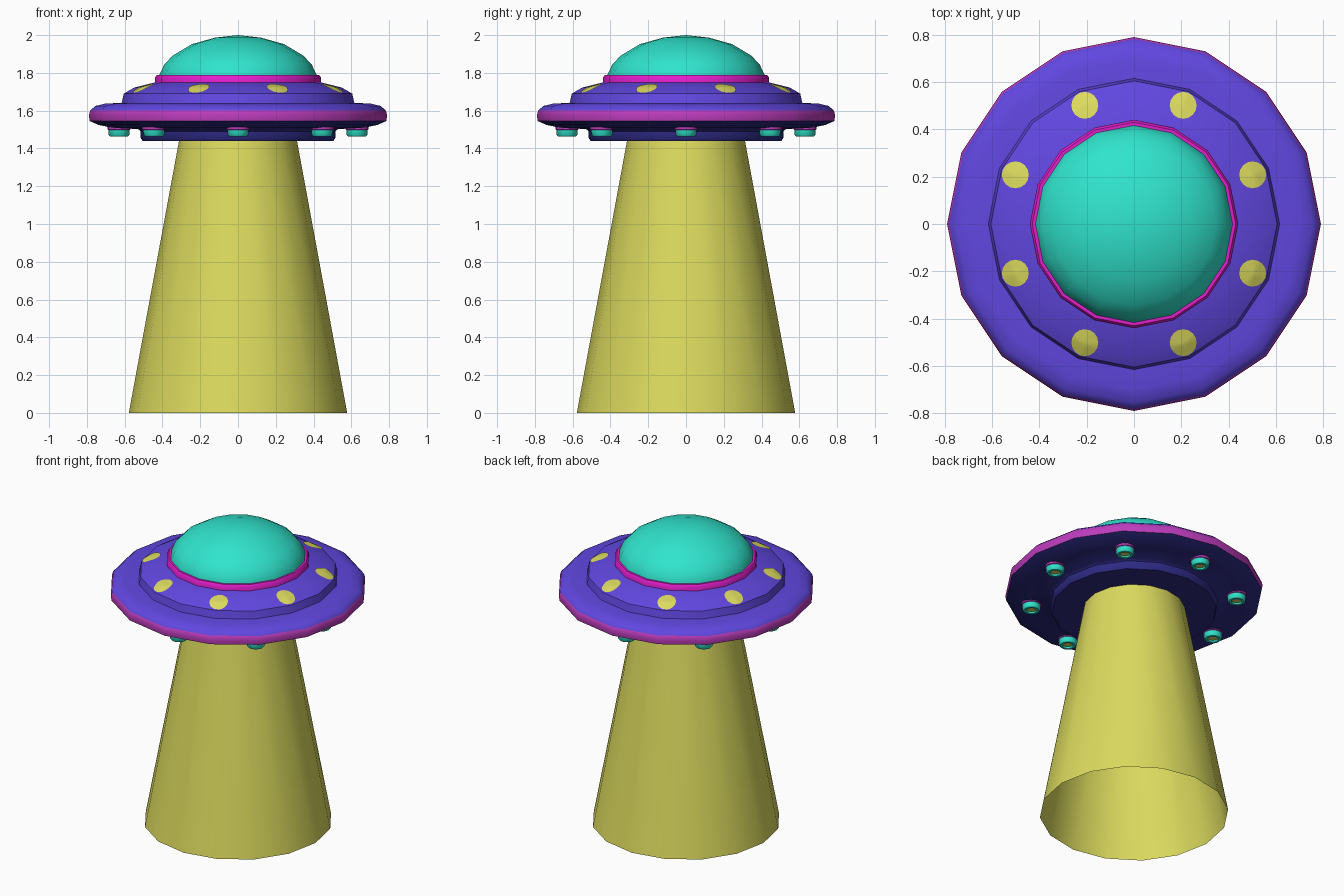
import bpy, bmesh, math
from mathutils import Vector

if "Cube" in bpy.data.objects:
    bpy.data.objects.remove(bpy.data.objects["Cube"])

SIDES = 16


def material(name, r, g, b):
    def lin(c):
        c /= 255
        return c / 12.92 if c <= 0.04045 else ((c + 0.055) / 1.055) ** 2.4
    m = bpy.data.materials.new(name)
    m.diffuse_color = (lin(r), lin(g), lin(b), 1)
    m.use_nodes = True
    m.node_tree.nodes["Principled BSDF"].inputs["Base Color"].default_value = m.diffuse_color
    return m


TEAL = material("teal", 48, 228, 205)
PINK = material("hot pink", 228, 30, 205)
MAGENTA = material("magenta", 188, 60, 188)
PURPLE = material("violet", 97, 71, 224)
NAVY = material("navy", 45, 42, 132)
YELLOW = material("yellow", 219, 218, 94)


def finish(bm, name, mats, angle=40):
    me = bpy.data.meshes.new(name)
    bm.to_mesh(me)
    bm.free()
    for m in mats:
        me.materials.append(m)
    ob = bpy.data.objects.new(name, me)
    bpy.context.collection.objects.link(ob)
    bpy.ops.object.select_all(action='DESELECT')
    ob.select_set(True)
    bpy.context.view_layer.objects.active = ob
    bpy.ops.object.shade_smooth_by_angle(angle=math.radians(angle))
    return ob


def lathe(name, profile, mats, bands=None, centre=(0, 0), sides=SIDES, angle=40):
    """Revolve (radius, z) points, listed from top to bottom, around z."""
    bm = bmesh.new()
    rings = []
    for r, z in profile:
        if r == 0:
            rings.append([bm.verts.new((*centre, z))] * sides)
        else:
            rings.append([bm.verts.new((centre[0] + r * math.cos(2 * math.pi * i / sides),
                                        centre[1] + r * math.sin(2 * math.pi * i / sides), z))
                          for i in range(sides)])
    for k, (a, b) in enumerate(zip(rings, rings[1:])):
        for i in range(sides):
            j = (i + 1) % sides
            loop = list(dict.fromkeys((a[i], b[i], b[j], a[j])))
            f = bm.faces.new(loop)
            f.material_index = bands[k] if bands else 0
    return finish(bm, name, mats, angle)


# Glass dome
lathe("dome", [(0, 2.0), (0.12, 1.987), (0.245, 1.952), (0.345, 1.892),
               (0.39, 1.845), (0.418, 1.785), (0.418, 1.75)], [TEAL])

# Collar around the dome
lathe("dome_collar", [(0.40, 1.788), (0.43, 1.788), (0.44, 1.775), (0.44, 1.74)], [PINK])

# Raised upper deck
DECK = [(0.40, 1.76), (0.44, 1.75), (0.55, 1.722), (0.605, 1.69), (0.617, 1.635)]
lathe("upper_deck", DECK, [PURPLE])

# Main saucer: violet top, magenta edge, navy underside with a central drum
lathe("saucer", [(0.58, 1.642), (0.70, 1.638), (0.755, 1.625), (0.782, 1.602),
                 (0.79, 1.575), (0.785, 1.545),
                 (0.74, 1.525), (0.66, 1.508), (0.53, 1.503),
                 (0.515, 1.49), (0.515, 1.455), (0.505, 1.44), (0.43, 1.44), (0, 1.44)],
      [PURPLE, MAGENTA, NAVY], [0, 0, 0, 1, 1] + [2] * 8)


# Round windows draped over the faceted deck
def deck_height(p):
    step = 2 * math.pi / SIDES
    rho = max(p.x * math.cos((k + 0.5) * step) + p.y * math.sin((k + 0.5) * step)
              for k in range(SIDES)) / math.cos(step / 2)
    for (r0, z0), (r1, z1) in zip(DECK, DECK[1:]):
        if rho <= r1:
            return z0 + (z1 - z0) * (rho - r0) / (r1 - r0)
    return DECK[-1][1]


for n in range(8):
    a = math.radians(22.5 + 45 * n)
    mid = Vector((0.543 * math.cos(a), 0.543 * math.sin(a)))
    bm = bmesh.new()

    def point(r, t):
        p = mid + Vector((r * math.cos(a + t), r * math.sin(a + t)))
        return bm.verts.new((p.x, p.y, deck_height(p) + 0.004))

    hub = point(0, 0)
    rings = [[point(0.057 * k / 4, 2 * math.pi * i / 16) for i in range(16)] for k in range(1, 5)]
    for i in range(16):
        j = (i + 1) % 16
        bm.faces.new((hub, rings[0][i], rings[0][j]))
        for q, s in zip(rings, rings[1:]):
            bm.faces.new((q[i], s[i], s[j], q[j]))
    finish(bm, f"window_{n + 1}", [YELLOW])

# Lamps under the rim: magenta base, teal housing, recessed yellow bulb
for n in range(8):
    a = math.radians(45 * n)
    lathe(f"under_lamp_{n + 1}",
          [(0.062, 1.52), (0.062, 1.501), (0.057, 1.498), (0.055, 1.472), (0.048, 1.464),
           (0.033, 1.464), (0.029, 1.474), (0, 1.474)],
          [MAGENTA, TEAL, YELLOW], [0, 0, 1, 1, 1, 1, 2],
          centre=(0.63 * math.cos(a), 0.63 * math.sin(a)))

# Open light beam
lathe("light_beam", [(0.312, 1.442), (0.578, 0)], [YELLOW])
